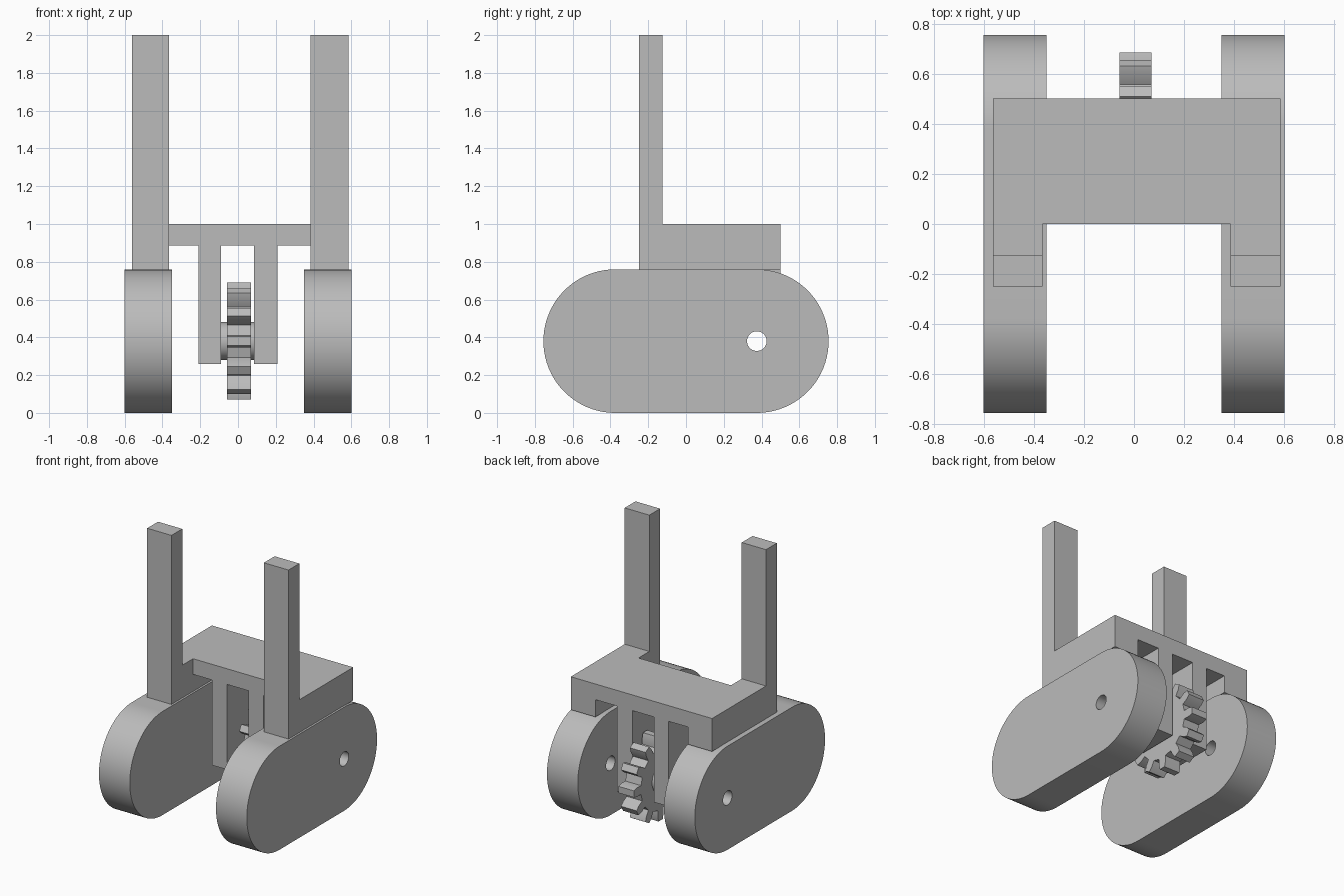
import bpy, bmesh, math
from mathutils import Vector

if "Cube" in bpy.data.objects:
    bpy.data.objects.remove(bpy.data.objects["Cube"])

grey = bpy.data.materials.new("plain_grey")
grey.diffuse_color = (0.5, 0.5, 0.5, 1)
grey.use_nodes = True
grey.node_tree.nodes["Principled BSDF"].inputs["Base Color"].default_value = grey.diffuse_color

AXLE_Y, AXLE_Z = 0.375, 0.38


def extrude(name, pts, axis, a, b):
    """Extrude a 2D outline along x (points are y, z) or y (points are x, z)."""
    bm = bmesh.new()
    place = (lambda p: (a, p[0], p[1])) if axis == 'x' else (lambda p: (p[0], a, p[1]))
    face = bm.faces.new([bm.verts.new(place(p)) for p in pts])
    out = bmesh.ops.extrude_face_region(bm, geom=[face])
    shift = Vector((b - a, 0, 0) if axis == 'x' else (0, b - a, 0))
    bmesh.ops.translate(bm, vec=shift,
                        verts=[v for v in out['geom'] if isinstance(v, bmesh.types.BMVert)])
    bmesh.ops.recalc_face_normals(bm, faces=bm.faces)
    me = bpy.data.meshes.new(name)
    bm.to_mesh(me)
    bm.free()
    me.materials.append(grey)
    ob = bpy.data.objects.new(name, me)
    bpy.context.collection.objects.link(ob)
    return ob


def arc(cy, cz, r, start, end, n):
    steps = [math.radians(start + (end - start) * i / n) for i in range(n + 1)]
    return [(cy + r * math.cos(t), cz + r * math.sin(t)) for t in steps]


def circle(r, n=48):
    return arc(AXLE_Y, AXLE_Z, r, 0, 360, n)[:-1]


def finish(ob, unions=(), cutter=None):
    """Join helper solids, drill the axle bore, clean flat faces, smooth the curves."""
    bpy.context.view_layer.objects.active = ob
    jobs = [(u, 'UNION') for u in unions] + ([(cutter, 'DIFFERENCE')] if cutter else [])
    for other, op in jobs:
        mod = ob.modifiers.new("join", 'BOOLEAN')
        mod.operation, mod.solver, mod.object = op, 'EXACT', other
        bpy.ops.object.modifier_apply(modifier=mod.name)
    mod = ob.modifiers.new("clean", 'DECIMATE')
    mod.decimate_type, mod.angle_limit = 'DISSOLVE', math.radians(0.5)
    bpy.ops.object.modifier_apply(modifier=mod.name)
    for u in unions:
        bpy.data.objects.remove(u)
    bpy.ops.object.select_all(action='DESELECT')
    ob.select_set(True)
    bpy.ops.object.shade_smooth_by_angle(angle=math.radians(25))


# Axle bore cutter, running through every part
bore = extrude("bore_cutter", circle(0.052), 'x', -1, 1)
bore.hide_render = True

# Rounded feet
foot_outline = arc(0.375, 0.38, 0.38, -90, 90, 40) + arc(-0.375, 0.38, 0.38, 90, 270, 40)
for name, x0, x1 in (("left_foot", -0.6, -0.35), ("right_foot", 0.35, 0.6)):
    finish(extrude(name, foot_outline, 'x', x0, x1), cutter=bore)

# Body: top plate with two hanging gear brackets
comb = [(-0.365, 1), (-0.365, 0.885), (-0.21, 0.885), (-0.21, 0.26), (-0.09, 0.26),
        (-0.09, 0.885), (0.085, 0.885), (0.085, 0.26), (0.208, 0.26), (0.208, 0.885),
        (0.385, 0.885), (0.385, 1)]
body = extrude("body", comb, 'y', 0, 0.5)

# Side rails with upright posts, merged into the body
rail = [(-0.25, 0.758), (0.5, 0.758), (0.5, 1), (-0.125, 1), (-0.125, 2), (-0.25, 2)]
rails = [extrude("rail", rail, 'x', x0, x1) for x0, x1 in ((-0.562, -0.365), (0.385, 0.585))]
finish(body, rails, bore)

# Twelve-tooth gear with its hub
teeth = []
for i in range(12):
    for r, off in ((0.23, -8), (0.275, -7), (0.31, -4.5), (0.31, 4.5), (0.275, 7), (0.23, 8)):
        t = math.radians(i * 30 + off)
        teeth.append((AXLE_Y + r * math.cos(t), AXLE_Z + r * math.sin(t)))
gear = extrude("gear", teeth, 'x', -0.057, 0.07)
hub = extrude("hub", circle(0.1), 'x', -0.09, 0.085)
finish(gear, [hub], bore)

bpy.data.objects.remove(bore)
